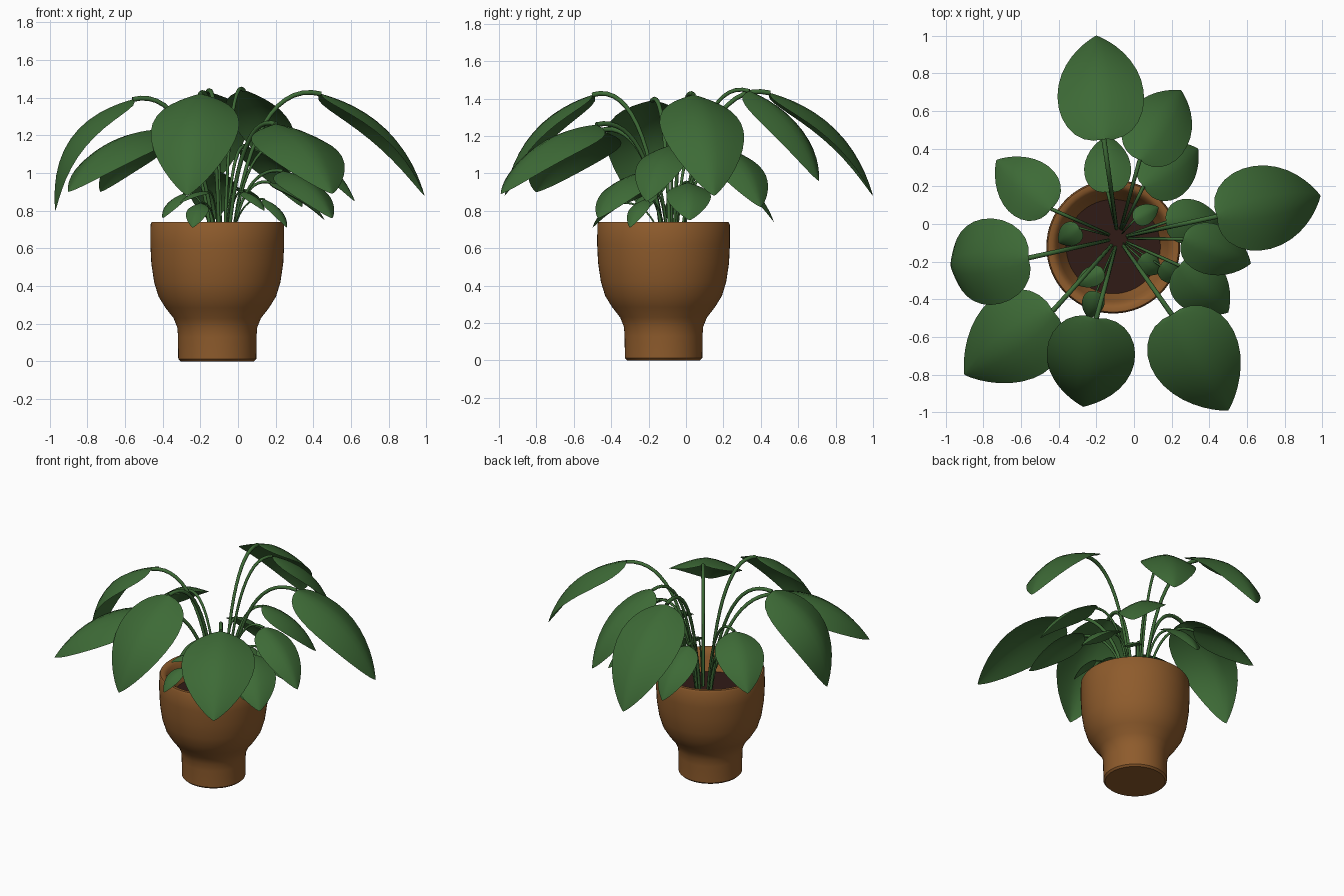
import bpy, bmesh, math
from mathutils import Vector

if "Cube" in bpy.data.objects:
    bpy.data.objects.remove(bpy.data.objects["Cube"])

CX, CY = -0.11, -0.12          # pot axis
SOIL_Z = 0.6


def material(name, rgb):
    m = bpy.data.materials.new(name)
    m.diffuse_color = (*rgb, 1)
    m.use_nodes = True
    m.node_tree.nodes["Principled BSDF"].inputs["Base Color"].default_value = m.diffuse_color
    return m


CLAY = material("clay", (0.27, 0.105, 0.025))
EARTH = material("earth", (0.03, 0.011, 0.008))
GREEN = material("leaf_green", (0.047, 0.145, 0.037))


def finish(name, bm, mat, angle=40):
    me = bpy.data.meshes.new(name)
    bm.to_mesh(me)
    bm.free()
    ob = bpy.data.objects.new(name, me)
    bpy.context.collection.objects.link(ob)
    me.materials.append(mat)
    bpy.ops.object.select_all(action='DESELECT')
    ob.select_set(True)
    bpy.context.view_layer.objects.active = ob
    bpy.ops.object.shade_smooth_by_angle(angle=math.radians(angle))
    return ob


def lathe(name, profile, mat, seg=64):
    bm = bmesh.new()
    vs = [bm.verts.new((CX + r, CY, z)) for r, z in profile]
    es = [bm.edges.new(p) for p in zip(vs, vs[1:])]
    bmesh.ops.spin(bm, geom=vs + es, cent=(CX, CY, 0), axis=(0, 0, 1),
                   angle=2 * math.pi, steps=seg)
    bmesh.ops.remove_doubles(bm, verts=bm.verts, dist=1e-4)
    bmesh.ops.recalc_face_normals(bm, faces=bm.faces)
    return finish(name, bm, mat)


def leaf(name, base, tip, width, bow=0.13, rows=16, half=4):
    # heart-like blade bowed along its midrib and drooping to its edges
    a, b = Vector(base), Vector(tip)
    d = b - a
    side = Vector((-d.y, d.x, 0)).normalized()
    up = d.cross(side).normalized()
    bm = bmesh.new()
    grid = []
    for i in range(rows + 1):
        t = 0.5 - 0.5 * math.cos(math.pi * i / rows)
        mid = a + d * t + up * bow * d.length * 4 * t * (1 - t)
        hw = width / 2 * math.sqrt(t) * max(1 - t, 0) ** 0.85 / 0.411
        row = []
        for j in range(-half, half + 1):
            u = j / half
            row.append(bm.verts.new(mid + side * hw * u - up * 0.33 * hw * abs(u) ** 1.5))
        grid.append(row)
    for r0, r1 in zip(grid, grid[1:]):
        for j in range(2 * half):
            bm.faces.new((r0[j], r1[j], r1[j + 1], r0[j + 1]))
    bmesh.ops.remove_doubles(bm, verts=bm.verts, dist=1e-5)
    bmesh.ops.recalc_face_normals(bm, faces=bm.faces)
    return finish(name, bm, GREEN, 60)


def stem(name, base, radius):
    # arching stalk from the soil to the foot of the blade
    end = Vector(base)
    root = Vector((-0.085, -0.075, SOIL_Z - 0.02))
    flat = Vector((end.x - root.x, end.y - root.y, 0))
    p0 = root + flat.normalized() * min(0.05, flat.length * 0.25)
    run = Vector((end.x - p0.x, end.y - p0.y, 0))
    rise = end.z - p0.z
    p1 = p0 + run * 0.14 + Vector((0, 0, rise * 0.75))
    p2 = p0 + run * 0.5 + Vector((0, 0, rise * 1.07))
    n, sides = 14, 8
    pts = []
    for i in range(n + 1):
        t = i / n
        s = 1 - t
        pts.append(p0 * s**3 + p1 * 3 * s * s * t + p2 * 3 * s * t * t + end * t**3)
    across = Vector((-run.y, run.x, 0)).normalized()
    bm = bmesh.new()
    rings = []
    for i, p in enumerate(pts):
        tan = (pts[min(i + 1, n)] - pts[max(i - 1, 0)]).normalized()
        nor = tan.cross(across)
        r = radius * (0.7 + 0.3 * i / n)
        rings.append([bm.verts.new(p + r * (across * math.cos(k) + nor * math.sin(k)))
                      for k in (2 * math.pi * q / sides for q in range(sides))])
    for r0, r1 in zip(rings, rings[1:]):
        for k in range(sides):
            m = (k + 1) % sides
            bm.faces.new((r0[k], r0[m], r1[m], r1[k]))
    bm.faces.new(rings[0][::-1])
    bm.faces.new(rings[-1])
    bmesh.ops.recalc_face_normals(bm, faces=bm.faces)
    return finish(name, bm, GREEN, 60)


# pot and soil
lathe("pot", [(0, 0), (0.195, 0), (0.207, 0.012), (0.208, 0.13), (0.212, 0.18),
              (0.232, 0.23), (0.275, 0.285), (0.312, 0.345), (0.335, 0.42),
              (0.35, 0.52), (0.355, 0.62), (0.354, 0.728), (0.347, 0.74),
              (0.325, 0.74), (0.305, 0.725), (0.29, 0.69), (0.265, 0.63),
              (0.235, 0.57)], CLAY)
lathe("soil", [(0, SOIL_Z), (0.252, SOIL_Z)], EARTH)

# leaves: foot, tip, blade width, optional bow
LEAVES = [
    ((-0.16, 0.45, 1.43), (-0.20, 1.00, 0.88), 0.46, 0.14),
    ((0.03, 0.34, 1.44), (0.25, 0.71, 0.96), 0.36),
    ((0.05, 0.20, 1.14), (0.34, 0.40, 0.82), 0.31),
    ((-0.14, 0.17, 1.02), (-0.14, 0.47, 0.74), 0.25),
    ((-0.44, 0.08, 1.17), (-0.73, 0.34, 0.90), 0.32),
    ((-0.56, -0.18, 1.39), (-0.97, -0.22, 0.80), 0.46, 0.21),
    ((-0.43, -0.46, 1.23), (-0.90, -0.80, 0.90), 0.48),
    ((-0.20, -0.50, 1.42), (-0.27, -0.97, 0.88), 0.47, 0.15),
    ((0.20, -0.48, 1.26), (0.50, -0.99, 0.89), 0.48),
    ((0.44, 0.04, 1.42), (0.99, 0.15, 0.88), 0.45, 0.14),
    ((0.26, -0.08, 1.15), (0.62, -0.21, 0.85), 0.27),
    ((0.17, 0.01, 0.95), (0.46, 0.02, 0.75), 0.24),
    ((0.24, -0.22, 1.01), (0.50, -0.47, 0.76), 0.30),
    ((0.14, -0.22, 0.86), (0.26, -0.30, 0.71), 0.12),
    ((0.03, -0.18, 0.90), (0.14, -0.26, 0.80), 0.12),
    ((0.0, 0.02, 0.92), (0.13, 0.09, 0.84), 0.11),
    ((-0.29, -0.02, 0.89), (-0.40, -0.10, 0.76), 0.13),
    ((-0.16, -0.25, 0.90), (-0.31, -0.32, 0.84), 0.11),
    ((-0.20, -0.36, 0.84), (-0.24, -0.50, 0.71), 0.12),
]
for i, (foot, tip, width, *bow) in enumerate(LEAVES, 1):
    leaf(f"leaf_{i}", foot, tip, width, *bow)
    stem(f"leaf_stem_{i}", foot, 0.003 + 0.022 * width)
